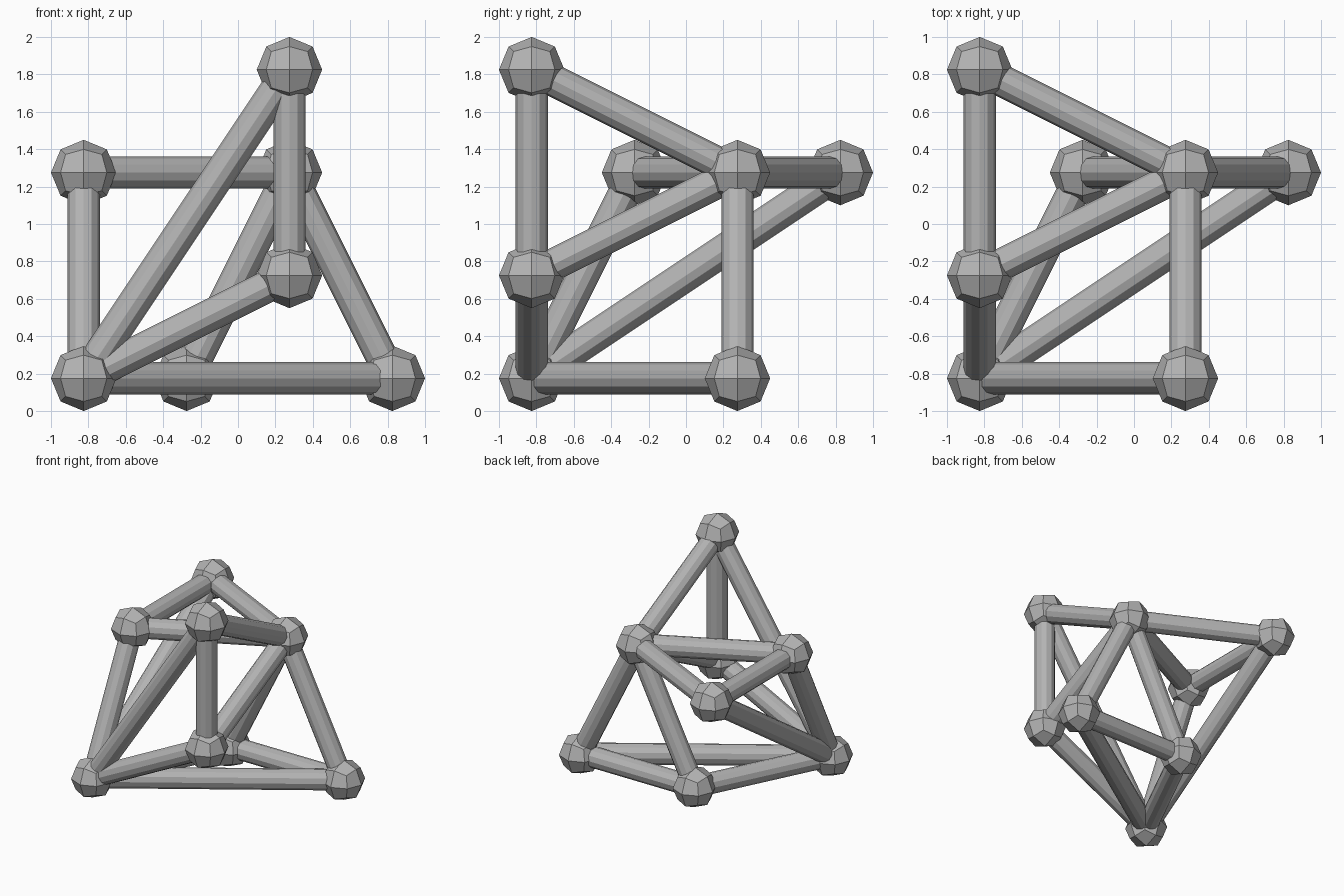
import bpy
import bmesh
from mathutils import Vector

UNIT = 0.55          # lattice spacing
BALL_R = 0.175
ROD_R = 0.086
ROD_SIDES = 12

default = bpy.data.objects.get("Cube")
if default:
    bpy.data.objects.remove(default, do_unlink=True)

grey = bpy.data.materials.new("plain grey")
grey.use_nodes = True
colour = (0.45, 0.45, 0.45, 1)
grey.diffuse_color = colour
grey.node_tree.nodes["Principled BSDF"].inputs["Base Color"].default_value = colour


def place(p):
    """Lattice point to world position."""
    return Vector(p) * UNIT + Vector((-1.5 * UNIT, -1.5 * UNIT, BALL_R))


def add_object(name, mesh, location):
    obj = bpy.data.objects.new(name, mesh)
    obj.location = location
    bpy.context.collection.objects.link(obj)
    return obj


def ball_mesh():
    """Faceted ball of 24 kite-shaped faces, from a subdivided cube."""
    bm = bmesh.new()
    bmesh.ops.create_cube(bm, size=2)
    bmesh.ops.subdivide_edges(bm, edges=bm.edges[:], cuts=1, use_grid_fill=True)
    for v in bm.verts:
        is_corner = min(abs(c) for c in v.co) > 0.5
        v.co = v.co.normalized() * BALL_R * (0.96 if is_corner else 1)
    mesh = bpy.data.meshes.new("joint_ball")
    bm.to_mesh(mesh)
    bm.free()
    mesh.materials.append(grey)
    return mesh


def add_rod(name, a, b):
    """Flat-sided rod between two joint centres."""
    start, end = place(a), place(b)
    axis = end - start
    bm = bmesh.new()
    bmesh.ops.create_cone(bm, cap_ends=True, segments=ROD_SIDES,
                          radius1=ROD_R, radius2=ROD_R, depth=axis.length)
    mesh = bpy.data.meshes.new(name)
    bm.to_mesh(mesh)
    bm.free()
    mesh.materials.append(grey)
    rod = add_object(name, mesh, (start + end) / 2)
    rod.rotation_euler = axis.to_track_quat("Z", "Y").to_euler()


# Joints: two shared by all three wings, and a pair for each wing
base, hub = (0, 0, 0), (2, 2, 2)
near, far = (1, 2, 0), (3, 2, 0)
ball = ball_mesh()
add_object("base_joint", ball, place(base))
add_object("hub_joint", ball, place(hub))

# Each wing is the last one turned about the diagonal (axes cycled)
for wing in ("side", "upright", "rear"):
    add_object(wing + "_near_joint", ball, place(near))
    add_object(wing + "_far_joint", ball, place(far))
    add_rod(wing + "_cross_rod", near, far)
    for label, joint in (("near", near), ("far", far)):
        add_rod(f"{wing}_{label}_base_rod", base, joint)
        add_rod(f"{wing}_{label}_hub_rod", hub, joint)
    near = near[1:] + near[:1]
    far = far[1:] + far[:1]
